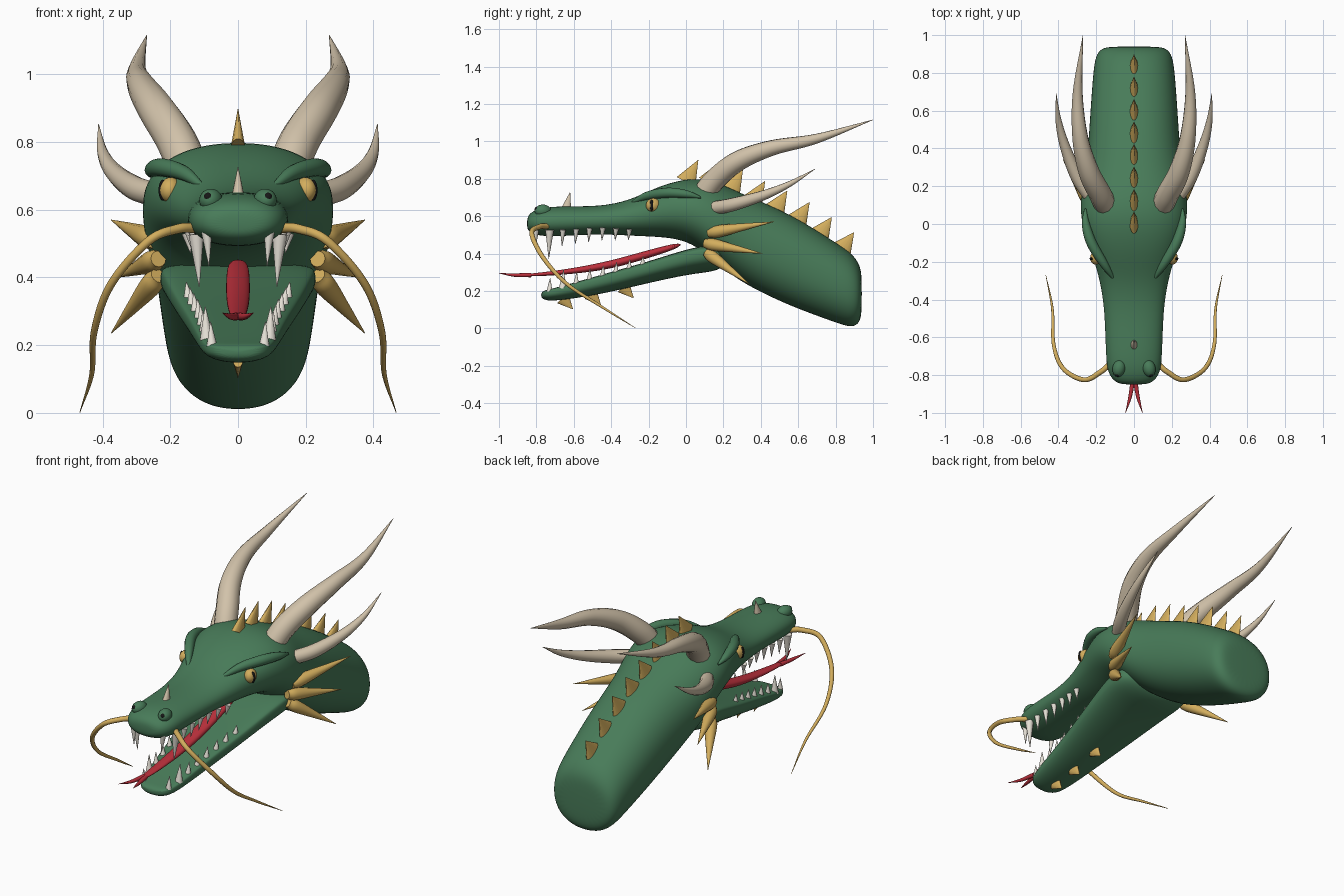
import bpy, bmesh
from math import sin, cos, pi, copysign
from mathutils import Vector, Matrix

cube = bpy.data.objects.get("Cube")
if cube:
    bpy.data.objects.remove(cube)


def material(name, *rgb):
    m = bpy.data.materials.new(name)
    m.use_nodes = True
    m.diffuse_color = (*rgb, 1)
    m.node_tree.nodes["Principled BSDF"].inputs["Base Color"].default_value = (*rgb, 1)
    return m


green = material("scale_green", .065, .2, .1)
gold = material("spine_gold", .65, .42, .11)
bone = material("horn_bone", .64, .54, .4)
ivory = material("tooth_ivory", .82, .78, .7)
red = material("tongue_red", .5, .03, .045)
black = material("pupil_black", .008, .008, .008)


def add_object(name, mesh, mat, mirror=False, subsurf=0):
    ob = bpy.data.objects.new(name, mesh)
    bpy.context.collection.objects.link(ob)
    mesh.materials.clear()
    mesh.materials.append(mat)
    if mirror:
        ob.modifiers.new("mirror", 'MIRROR').use_mirror_merge = False
    if subsurf:
        mod = ob.modifiers.new("smooth", 'SUBSURF')
        mod.levels = mod.render_levels = subsurf
    bpy.ops.object.select_all(action='DESELECT')
    ob.select_set(True)
    bpy.context.view_layer.objects.active = ob
    bpy.ops.object.shade_smooth_by_angle(angle=pi / 3)
    return ob


def from_bmesh(name, bm, mat, **options):
    bmesh.ops.recalc_face_normals(bm, faces=bm.faces[:])
    mesh = bpy.data.meshes.new(name)
    bm.to_mesh(mesh)
    bm.free()
    return add_object(name, mesh, mat, **options)


def loft(name, rows, mat, top_power=2.2, low_power=2.2, mid=.5, sides=28):
    """Rings across y; each row is y, half width, top, bottom."""
    bm = bmesh.new()
    rings = []
    for y, w, top, low in rows:
        zc = low + (top - low) * mid
        ring = []
        for i in range(sides):
            a = 2 * pi * i / sides
            c, s = cos(a), sin(a)
            e = 2 / (top_power if s > 0 else low_power)
            h = top - zc if s > 0 else zc - low
            ring.append(bm.verts.new((w * copysign(abs(c) ** e, c), y,
                                      zc + h * copysign(abs(s) ** e, s))))
        rings.append(ring)
    for a, b in zip(rings, rings[1:]):
        for i in range(sides):
            j = (i + 1) % sides
            bm.faces.new((a[i], a[j], b[j], b[i]))
    bm.faces.new(rings[0])
    bm.faces.new(rings[-1])
    return from_bmesh(name, bm, mat, subsurf=2)


def row_at(rows, y):
    """Half width, top and bottom of a loft at y."""
    for a, b in zip(rows, rows[1:]):
        if a[0] <= y <= b[0]:
            return Vector(a[1:]).lerp(Vector(b[1:]), (y - a[0]) / (b[0] - a[0]))


def tube(name, points, mat, steps=8):
    """Tapered sweep through points of x, y, z, radius, mirrored in x."""
    p = [Vector(q) for q in points]
    p = [2 * p[0] - p[1]] + p + [2 * p[-1] - p[-2]]
    path = []
    for a, b, c, d in zip(p, p[1:], p[2:], p[3:]):
        for i in range(steps):
            t = i / steps
            path.append((2 * b + (c - a) * t + (2 * a - 5 * b + 4 * c - d) * t * t
                         + (3 * b - a - 3 * c + d) * t ** 3) / 2)
    path.append(p[-2])
    curve = bpy.data.curves.new(name, 'CURVE')
    curve.dimensions = '3D'
    curve.bevel_depth = 1
    curve.bevel_resolution = 4
    curve.use_fill_caps = True
    spline = curve.splines.new('POLY')
    spline.points.add(len(path) - 1)
    for point, q in zip(spline.points, path):
        point.co = (*q[:3], 1)
        point.radius = max(q[3], .001)
    temp = bpy.data.objects.new("temp", curve)
    bpy.context.collection.objects.link(temp)
    bpy.context.view_layer.update()
    mesh = bpy.data.meshes.new_from_object(temp.evaluated_get(bpy.context.evaluated_depsgraph_get()))
    bpy.data.objects.remove(temp)
    return add_object(name, mesh, mat, mirror=True)


def spikes(name, items, mat, thin=1, mirror=True):
    """Cones given as base, tip, radius; thin flattens them sideways."""
    bm = bmesh.new()
    for base, tip, r in items:
        base, axis = Vector(base), Vector(tip) - Vector(base)
        m = (Matrix.Translation(base + axis / 2) @ axis.to_track_quat('Z', 'X').to_matrix().to_4x4()
             @ Matrix.Diagonal((1, thin, 1, 1)))
        bmesh.ops.create_cone(bm, cap_ends=True, segments=14, radius1=r, radius2=.001,
                              depth=axis.length, matrix=m)
    return from_bmesh(name, bm, mat, mirror=mirror)


def ball(name, centre, size, mat, turn=0):
    bm = bmesh.new()
    m = Matrix.Translation(centre) @ Matrix.Rotation(turn, 4, 'Z') @ Matrix.Diagonal((*size, 1))
    bmesh.ops.create_uvsphere(bm, u_segments=24, v_segments=14, radius=1, matrix=m)
    return from_bmesh(name, bm, mat, mirror=True)


# Skull running into the neck, and the lower jaw
HEAD = [(-.85, .05, .58, .54), (-.84, .1, .615, .515), (-.79, .14, .64, .495), (-.7, .15, .655, .49),
        (-.46, .155, .65, .505), (-.3, .18, .685, .495), (-.17, .22, .75, .49), (-.05, .265, .79, .48),
        (.06, .287, .805, .44), (.18, .28, .78, .33), (.32, .25, .71, .23), (.55, .235, .62, .12),
        (.8, .218, .46, .03), (.89, .205, .4, 0), (.93, .175, .34, .03), (.94, .12, .28, .09)]
JAW = [(-.775, .05, .19, .165), (-.755, .085, .205, .15), (-.7, .11, .215, .145), (-.46, .14, .285, .18),
       (-.19, .19, .36, .245), (.02, .225, .43, .29), (.13, .235, .445, .3), (.19, .21, .43, .32),
       (.215, .15, .4, .35)]
loft("head_and_neck", HEAD, green)
loft("lower_jaw", JAW, green, top_power=5, low_power=2.2, mid=.65)

# Forked tongue
loft("tongue", [(-.87, .012, .291, .279), (-.8, .022, .295, .277), (-.6, .03, .322, .29),
                (-.4, .036, .362, .316), (-.2, .036, .42, .375), (-.02, .03, .465, .435)], red, sides=16)
tube("tongue_fork", [(.006, -.83, .285, .012), (.022, -.92, .285, .009), (.045, -1, .295, .001)], red)

# Horns
tube("main_horn", [(.14, .08, .7, .06), (.18, .16, .8, .06), (.24, .28, .895, .055), (.285, .46, .965, .042),
                   (.298, .7, 1.015, .026), (.27, 1, 1.115, .001)], bone)
tube("side_horn", [(.22, .13, .64, .036), (.3, .25, .662, .036), (.365, .41, .71, .027),
                   (.4, .55, .77, .016), (.412, .69, .852, .001)], bone)
spikes("nose_horn", [((0, -.64, .64), (0, -.62, .727), .027)], bone, thin=.7, mirror=False)

# Brows, eyes and nostrils
tube("brow", [(.1, -.3, .665, .006), (.16, -.21, .708, .022), (.225, -.1, .725, .027),
              (.255, 0, .718, .021), (.258, .08, .7, .005)], green)
ball("eye", (.199, -.175, .658), (.032, .04, .038), gold, turn=.3)
ball("pupil", (.222, -.184, .658), (.013, .01, .031), black, turn=.3)
ball("nostril_bump", (.08, -.765, .628), (.034, .045, .034), green, turn=.2)
ball("nostril", (.088, -.795, .637), (.014, .014, .014), black)

# Whiskers
tube("whisker", [(.125, -.74, .547, .015), (.18, -.785, .543, .014), (.265, -.825, .507, .013),
                 (.375, -.765, .38, .012), (.425, -.64, .24, .01), (.432, -.45, .115, .007),
                 (.467, -.27, .002, .001)], gold)

# Teeth along both jaws, with a long fang near each tip
upper, lower = [], []
for i in range(8):
    y = -.8 + .071 * i
    w, top, low = row_at(HEAD, y)
    drop = .155 if i == 1 else .1 - .006 * i
    x = w * (.7 if i == 0 else .84)
    upper.append(((x, y, low + .035), (x * .93, y - .005, low + .035 - drop), .023 if i == 1 else .016))
    y = -.73 + .071 * i
    w, top, low = row_at(JAW, y)
    rise = .1 if i == 1 else .072 - .003 * i
    lower.append(((w * .8, y, top - .012), (w * .84, y + .004, top - .012 + rise), .021 if i == 1 else .016))
spikes("upper_teeth", upper, ivory)
spikes("lower_teeth", lower, ivory)

# Crest along the back, chin barbs and cheek spines
crest = []
for i in range(8):
    y = .119 * i
    z = row_at(HEAD, y)[1] - .015
    crest.append(((0, y, z), (0, y + .065, z + .118 - .004 * i), .058))
spikes("back_crest", crest, gold, thin=.38, mirror=False)
chin = []
for y in (-.66, -.51, -.335):
    z = row_at(JAW, y)[2] + .012
    chin.append(((0, y, z), (0, y + .055, z - .06), .042))
spikes("chin_barbs", chin, gold, thin=.4, mirror=False)
for name, base, tip in (("upper", (.25, .12, .51), (.375, .47, .57)),
                        ("middle", (.235, .1, .455), (.36, .41, .4)),
                        ("lower", (.235, .11, .405), (.375, .34, .235))):
    a, b = Vector(base), Vector(tip)
    tube(name + "_cheek_spine", [(*a, .024), (*a.lerp(b, .15), .033), (*a.lerp(b, .5), .021), (*b, .001)], gold)
